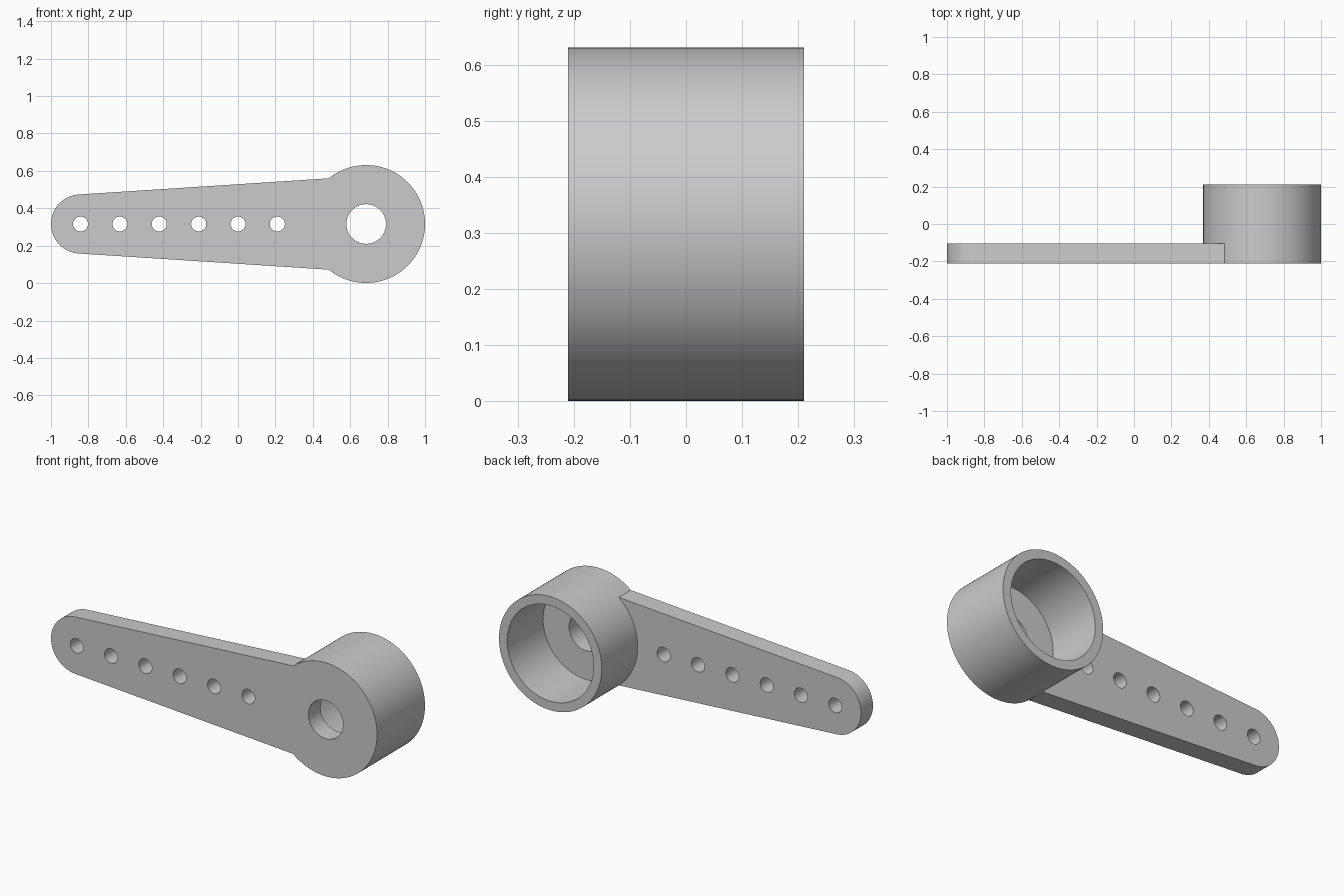
import bpy, bmesh, math

cube = bpy.data.objects.get("Cube")
if cube:
    bpy.data.objects.remove(cube, do_unlink=True)

MID_Z = 0.316
HUB_X, HUB_R = 0.685, 0.315
TIP_X, TIP_R = -0.842, 0.158
FRONT, STEP, BACK = -0.21, -0.105, 0.21

grey = bpy.data.materials.new("light grey plastic")
grey.use_nodes = True
grey.diffuse_color = (0.6, 0.6, 0.6, 1)
grey.node_tree.nodes["Principled BSDF"].inputs["Base Color"].default_value = (0.6, 0.6, 0.6, 1)


def arc(x, radius, start, end, count):
    """Points around a centre on the long axis, angles in radians."""
    angles = [start + (end - start) * i / count for i in range(count + 1)]
    return [(x + radius * math.cos(a), MID_Z + radius * math.sin(a)) for a in angles]


def disc(x, radius, count):
    return arc(x, radius, 0, math.tau, count)[:-1]


def prism(name, outline, y0, y1):
    """Extrude an x-z outline from y0 to y1."""
    bm = bmesh.new()
    face = bm.faces.new([bm.verts.new((x, y0, z)) for x, z in outline])
    ext = bmesh.ops.extrude_face_region(bm, geom=[face], use_keep_orig=True)
    moved = [v for v in ext["geom"] if isinstance(v, bmesh.types.BMVert)]
    bmesh.ops.translate(bm, verts=moved, vec=(0, y1 - y0, 0))
    bmesh.ops.recalc_face_normals(bm, faces=bm.faces)
    mesh = bpy.data.meshes.new(name)
    bm.to_mesh(mesh)
    bm.free()
    mesh.materials.append(grey)
    obj = bpy.data.objects.new(name, mesh)
    bpy.context.collection.objects.link(obj)
    return obj


def combine(target, tool, operation):
    """Apply a boolean and discard the tool."""
    mod = target.modifiers.new(operation.lower(), "BOOLEAN")
    mod.operation, mod.solver, mod.object = operation, "EXACT", tool
    bpy.context.view_layer.objects.active = target
    bpy.ops.object.modifier_apply(modifier=mod.name)
    bpy.data.objects.remove(tool, do_unlink=True)


# Hub cylinder
horn = prism("servo_arm", disc(HUB_X, HUB_R, 128), FRONT, BACK)

# Tapered arm with a rounded tip, running into the hub
tilt = math.atan2(0.244 - TIP_R, 0.485 - TIP_X)
tip = arc(TIP_X, TIP_R, math.pi / 2 + tilt, 3 * math.pi / 2 - tilt, 48)
root = [(0.485, MID_Z - 0.244), (0.485, MID_Z + 0.244)]
combine(horn, prism("arm", tip + root, FRONT, STEP), "UNION")

# Wide bore from the back, shaft hole through the floor
combine(horn, prism("bore", disc(HUB_X, 0.265, 128), STEP, BACK + 0.1), "DIFFERENCE")
combine(horn, prism("shaft_hole", disc(HUB_X, 0.106, 64), FRONT - 0.1, BACK), "DIFFERENCE")

# Row of linkage holes
for i in range(6):
    hole = prism("link_hole", disc(TIP_X + 0.2105 * i, 0.04, 40), FRONT - 0.1, STEP + 0.1)
    combine(horn, hole, "DIFFERENCE")

# Smooth round walls, crisp rims
bpy.ops.object.select_all(action="DESELECT")
horn.select_set(True)
bpy.context.view_layer.objects.active = horn
bpy.ops.object.shade_smooth_by_angle(angle=math.radians(30))
